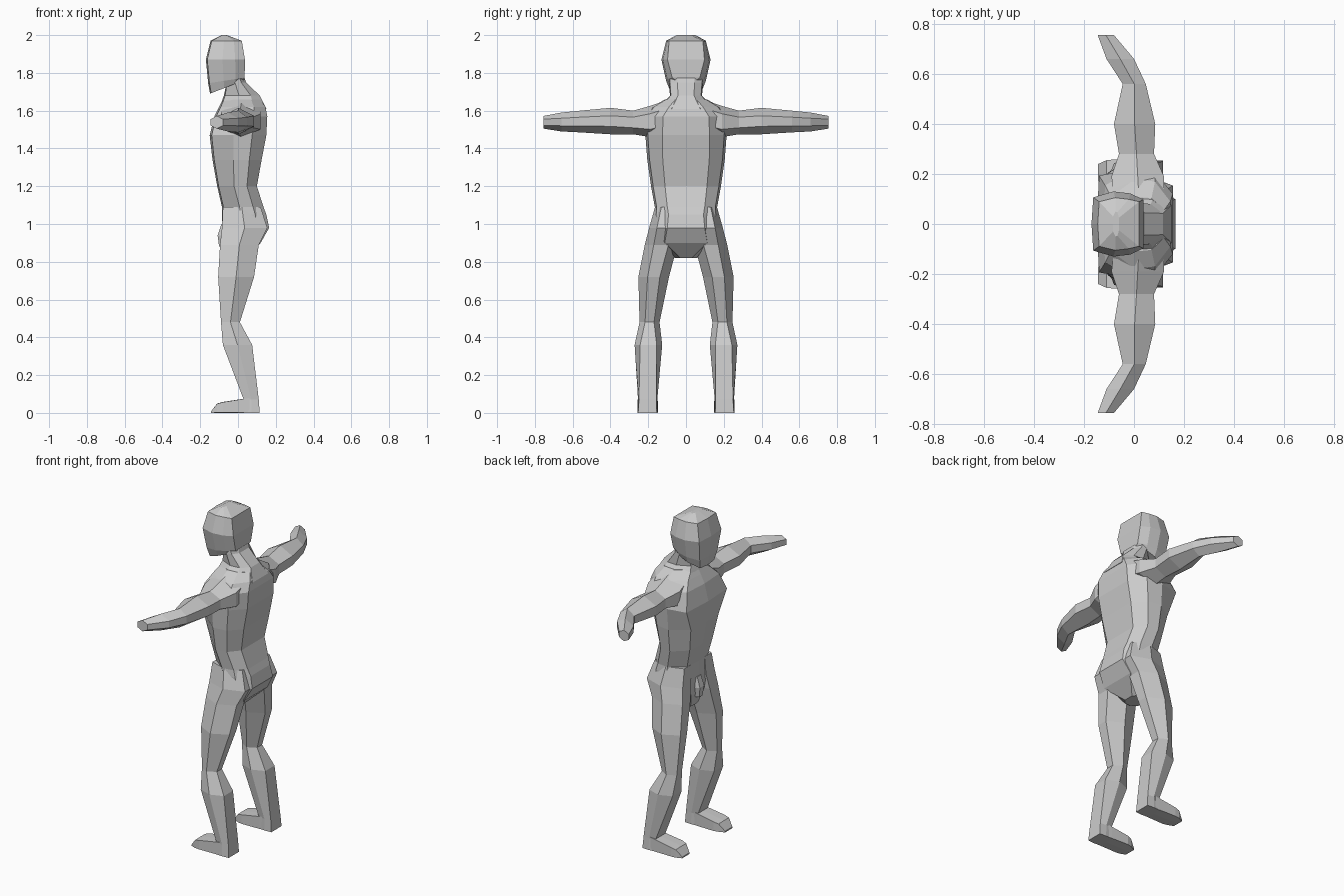
import bpy, bmesh

grey = bpy.data.materials.new("plain grey")
grey.diffuse_color = (0.6, 0.6, 0.6, 1)


def loft(name, rings):
    """Skin a closed, flat-shaded mesh over rings of equal point count."""
    bm = bmesh.new()
    loops = [[bm.verts.new(p) for p in ring] for ring in rings]
    n = len(loops[0])
    for a, b in zip(loops, loops[1:]):
        for i in range(n):
            j = (i + 1) % n
            bm.faces.new((a[i], a[j], b[j], b[i]))
    bm.faces.new(loops[0])
    bm.faces.new(loops[-1])
    bmesh.ops.recalc_face_normals(bm, faces=bm.faces)
    mesh = bpy.data.meshes.new(name)
    bm.to_mesh(mesh)
    bm.free()
    mesh.materials.append(grey)
    obj = bpy.data.objects.new(name, mesh)
    bpy.context.collection.objects.link(obj)


def body_ring(z, x0, x1, w, f=0.6, b=0.5, tilt=0.0):
    """Symmetric section: f and b set the widths of the front and back planes."""
    half = [(-0.93, f), (-0.15, 1), (0.5, 0.94), (1, b)]
    shape = [(-1, 0)] + half + [(u, -v) for u, v in reversed(half)]
    m, r = (x0 + x1) / 2, (x1 - x0) / 2
    return [(m + u * r, v * w, z + tilt * u) for u, v in shape]


def limb_ring(axis, pos, a0, a1, b0, b1, k, side=1):
    """Six-sided section across an axis; k sets how boxy it is."""
    shape = [(-1, -k), (-1, k), (0, 1), (1, k), (1, -k), (0, -1)]
    pts = []
    for u, v in shape:
        a = (a0 + a1) / 2 + u * (a1 - a0) / 2
        b = (b0 + b1) / 2 + v * (b1 - b0) / 2
        x, y, z = {"x": (pos, a, b), "y": (a, pos, b), "z": (a, b, pos)}[axis]
        pts.append((x, y * side, z))
    return pts


# Trunk: crotch, buttocks, waist, chest, shoulders
loft("torso", [body_ring(*r) for r in [
    (0.82, -0.06, 0.04, 0.06),
    (0.90, -0.085, 0.12, 0.125, 0.5, 0.9),
    (0.98, -0.085, 0.165, 0.165, 0.55, 0.6),
    (1.05, -0.085, 0.15, 0.168, 0.55, 0.55),
    (1.09, -0.085, 0.135, 0.165, 0.6, 0.6),
    (1.20, -0.11, 0.10, 0.185, 0.6, 0.6),
    (1.34, -0.135, 0.125, 0.205, 0.65, 0.6),
    (1.47, -0.15, 0.15, 0.215, 0.9, 0.58),
    (1.57, -0.125, 0.155, 0.22, 0.7, 0.55),
    (1.62, -0.10, 0.145, 0.18, 0.6, 0.5),
    (1.66, -0.08, 0.12, 0.11, 0.5, 0.5)]])

# Neck leaning forward
loft("neck", [body_ring(*r) for r in [
    (1.61, -0.10, 0.15, 0.15),
    (1.68, -0.075, 0.115, 0.085),
    (1.75, -0.06, 0.042, 0.09),
    (1.82, -0.08, 0.02, 0.09)]])

# Head from the sloping jaw up to the crown ridge
loft("head", [body_ring(*r) for r in [
    (1.725, -0.148, 0.03, 0.09, 0.75, 0.6, 0.035),
    (1.76, -0.158, 0.035, 0.105, 0.8, 0.7, 0.015),
    (1.87, -0.17, 0.037, 0.13, 0.82, 0.75),
    (1.97, -0.145, 0.02, 0.105, 0.85, 0.85),
    (2.00, -0.085, -0.06, 0.05)]])

# Groin bulge
loft("groin", [limb_ring("z", *r) for r in [
    (0.88, -0.10, -0.05, -0.025, 0.025, 0.6),
    (0.94, -0.108, -0.05, -0.035, 0.035, 0.6),
    (1.00, -0.088, -0.05, -0.03, 0.03, 0.6)]])

for side, label in ((1, "right"), (-1, "left")):
    # Arm reaching sideways, forearm bending forward
    loft(label + "_arm", [limb_ring("y", *r, side) for r in [
        (0.10, -0.08, 0.12, 1.48, 1.655, 0.5),
        (0.19, -0.09, 0.12, 1.46, 1.625, 0.5),
        (0.28, -0.06, 0.08, 1.475, 1.60, 0.45),
        (0.40, -0.08, 0.085, 1.475, 1.615, 0.4),
        (0.56, -0.045, 0.047, 1.485, 1.60, 0.4),
        (0.66, -0.11, 0.0, 1.49, 1.59, 0.4),
        (0.755, -0.145, -0.08, 1.505, 1.572, 0.5)]])

    # Leg from hip through knee and calf to heel
    loft(label + "_leg", [limb_ring("z", *r, side) for r in [
        (1.09, -0.08, 0.12, 0.03, 0.164, 0.5),
        (0.98, -0.085, 0.155, 0.03, 0.195, 0.5),
        (0.89, -0.095, 0.11, 0.045, 0.218, 0.45),
        (0.72, -0.105, 0.085, 0.09, 0.252, 0.4),
        (0.48, -0.09, 0.01, 0.14, 0.246, 0.45),
        (0.36, -0.08, 0.075, 0.126, 0.272, 0.6),
        (0.07, 0.03, 0.11, 0.152, 0.254, 0.9),
        (0.0, 0.03, 0.115, 0.152, 0.256, 0.95)]])

    # Flat wedge foot
    loft(label + "_foot", [limb_ring("x", *r, side) for r in [
        (0.06, 0.154, 0.254, 0.0, 0.08, 0.98),
        (0.03, 0.152, 0.255, 0.0, 0.075, 0.98),
        (-0.08, 0.148, 0.258, 0.0, 0.058, 0.95),
        (-0.11, 0.155, 0.255, 0.0, 0.05, 0.95),
        (-0.143, 0.17, 0.24, 0.0, 0.008, 0.95)]])
